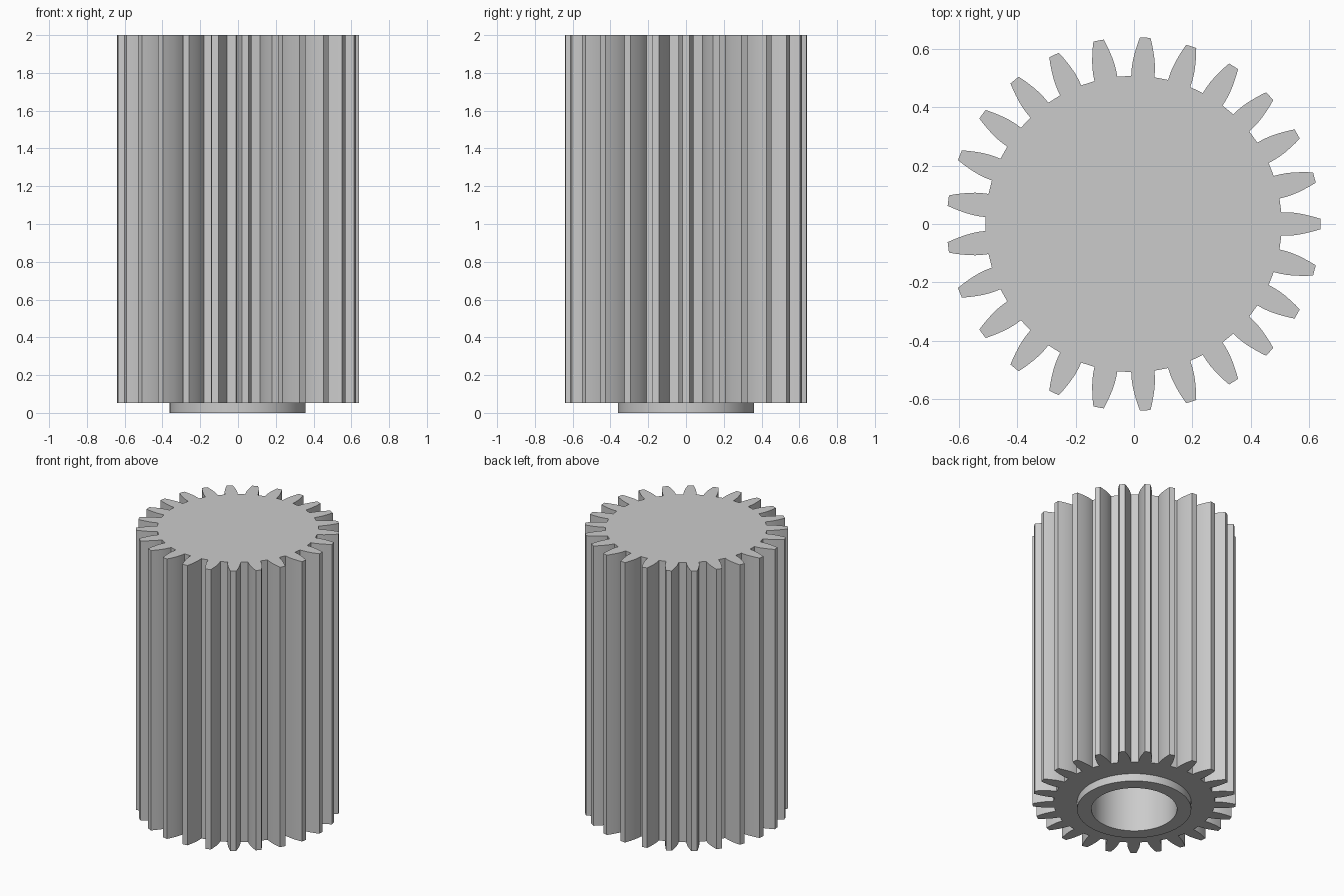
import bpy
import bmesh
import math

if "Cube" in bpy.data.objects:
    bpy.data.objects.remove(bpy.data.objects["Cube"], do_unlink=True)

TEETH = 25
SHIFT_X = -0.0015      # odd tooth count: recentre the bounding box
GEAR_BOTTOM, GEAR_TOP = 0.053, 2.0
COLLAR_R, BORE_R, BORE_END = 0.36, 0.27, 1.75
SEGMENTS = 96

# One flank of a tooth pointing along +x: (radial distance, half width), root to tip
FLANK = [(0.507, 0.040), (0.530, 0.040), (0.552, 0.0385), (0.575, 0.035),
         (0.598, 0.030), (0.620, 0.0245), (0.641, 0.018)]


def gear_outline():
    tooth = [(r, -w) for r, w in FLANK] + [(r, w) for r, w in reversed(FLANK)]
    points = []
    for i in range(TEETH):
        a = math.tau * i / TEETH
        c, s = math.cos(a), math.sin(a)
        points += [(x * c - y * s, x * s + y * c) for x, y in tooth]
    return points


def circle(radius):
    return [(radius * math.cos(math.tau * i / SEGMENTS),
             radius * math.sin(math.tau * i / SEGMENTS)) for i in range(SEGMENTS)]


def add_loop(bm, points, z):
    return [bm.verts.new((x + SHIFT_X, y, z)) for x, y in points]


def bridge(bm, lower, upper):
    n = len(lower)
    for i in range(n):
        j = (i + 1) % n
        bm.faces.new((lower[i], lower[j], upper[j], upper[i]))


def loop_edges(bm, loop):
    return [bm.edges.get((loop[i - 1], loop[i])) for i in range(len(loop))]


bm = bmesh.new()

# Toothed body with a closed top
teeth_low = add_loop(bm, gear_outline(), GEAR_BOTTOM)
teeth_high = add_loop(bm, gear_outline(), GEAR_TOP)
bridge(bm, teeth_low, teeth_high)
bm.faces.new(teeth_high)

# Collar under the body, its rim, and the blind shaft bore
rings = [add_loop(bm, circle(r), z) for r, z in (
    (COLLAR_R, GEAR_BOTTOM), (COLLAR_R, 0), (BORE_R, 0), (BORE_R, BORE_END))]
for lower, upper in zip(rings, rings[1:]):
    bridge(bm, lower, upper)
bm.faces.new(rings[-1])

# Underside between the teeth and the collar
bmesh.ops.triangle_fill(bm, use_beauty=True, normal=(0, 0, -1),
                        edges=loop_edges(bm, teeth_low) + loop_edges(bm, rings[0]))
bmesh.ops.recalc_face_normals(bm, faces=bm.faces[:])

mesh = bpy.data.meshes.new("pinion_gear")
bm.to_mesh(mesh)
bm.free()
gear = bpy.data.objects.new("pinion_gear", mesh)
bpy.context.collection.objects.link(gear)

# Plain grey metal
grey = bpy.data.materials.new("light_grey")
grey.use_nodes = True
grey.diffuse_color = (0.6, 0.6, 0.6, 1)
grey.node_tree.nodes["Principled BSDF"].inputs["Base Color"].default_value = (0.6, 0.6, 0.6, 1)
mesh.materials.append(grey)

bpy.ops.object.select_all(action='DESELECT')
gear.select_set(True)
bpy.context.view_layer.objects.active = gear
bpy.ops.object.shade_smooth_by_angle(angle=math.radians(25))
